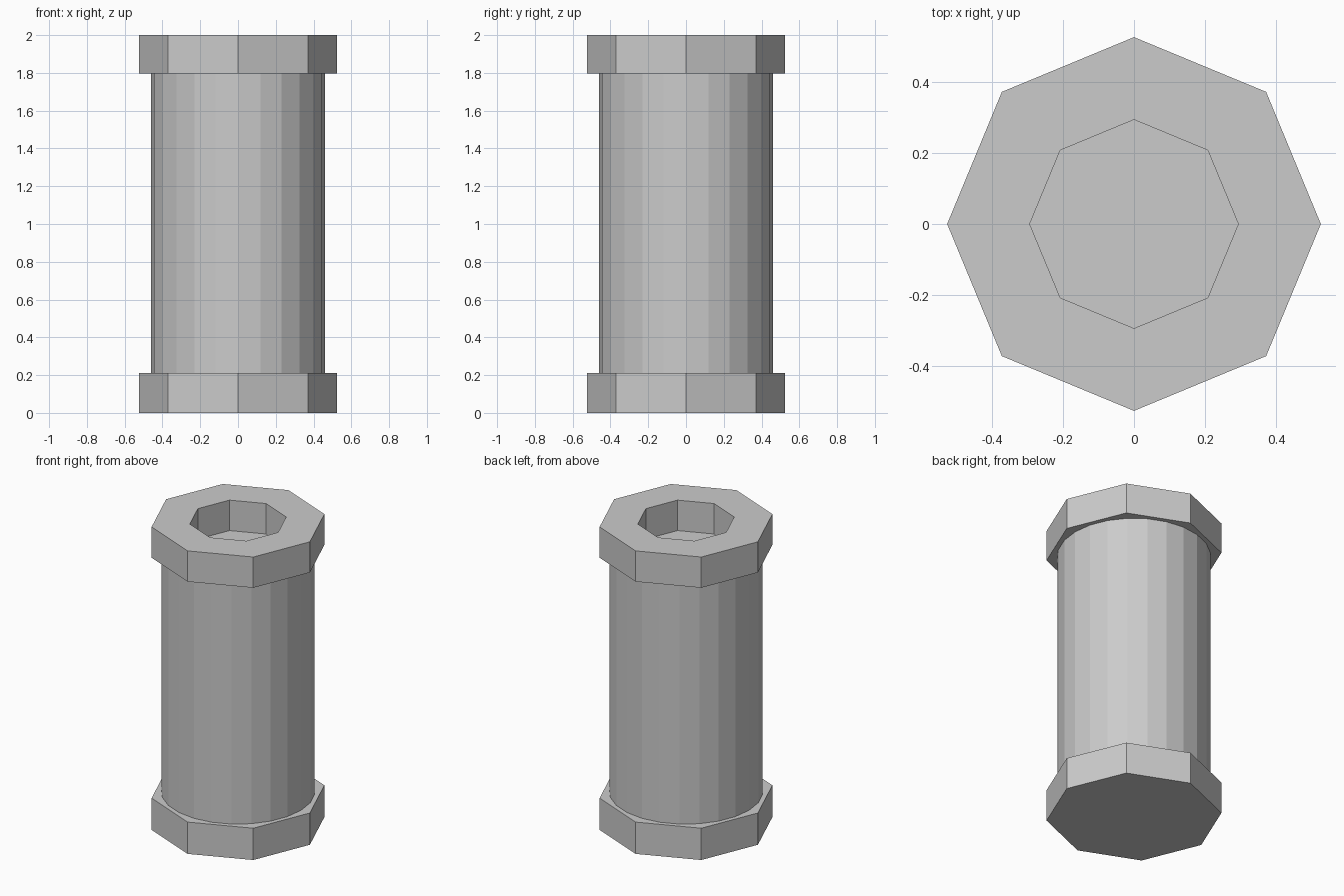
import bpy, bmesh
from math import cos, sin, tau

if "Cube" in bpy.data.objects:
    bpy.data.objects.remove(bpy.data.objects["Cube"])


def ring(bm, sides, radius, z):
    return [bm.verts.new((radius * cos(tau * i / sides), radius * sin(tau * i / sides), z))
            for i in range(sides)]


def lathe(name, sides, profile, cap_start=True, cap_end=True):
    """Faceted solid from (radius, z) points, with optional end caps."""
    bm = bmesh.new()
    rings = [ring(bm, sides, r, z) for r, z in profile]
    for a, b in zip(rings, rings[1:]):
        for i in range(sides):
            j = (i + 1) % sides
            bm.faces.new((a[i], a[j], b[j], b[i]))
    if cap_start:
        bm.faces.new(rings[0][::-1])
    if cap_end:
        bm.faces.new(rings[-1])
    mesh = bpy.data.meshes.new(name)
    bm.to_mesh(mesh)
    bm.free()
    obj = bpy.data.objects.new(name, mesh)
    bpy.context.collection.objects.link(obj)
    return obj


CAP_R, HOLE_R, BODY_R = 0.525, 0.293, 0.46
LOW, HIGH, TOP = 0.21, 1.797, 2.0

# Octagonal foot
lathe("base_cap", 8, [(CAP_R, 0), (CAP_R, LOW)])

# 24-sided barrel, its ends closed by the caps
lathe("barrel", 24, [(BODY_R, LOW), (BODY_R, HIGH)], False, False)

# Octagonal collar with a blind octagonal socket
lathe("top_collar", 8, [(CAP_R, HIGH), (CAP_R, TOP), (HOLE_R, TOP), (HOLE_R, HIGH + 0.002)])
